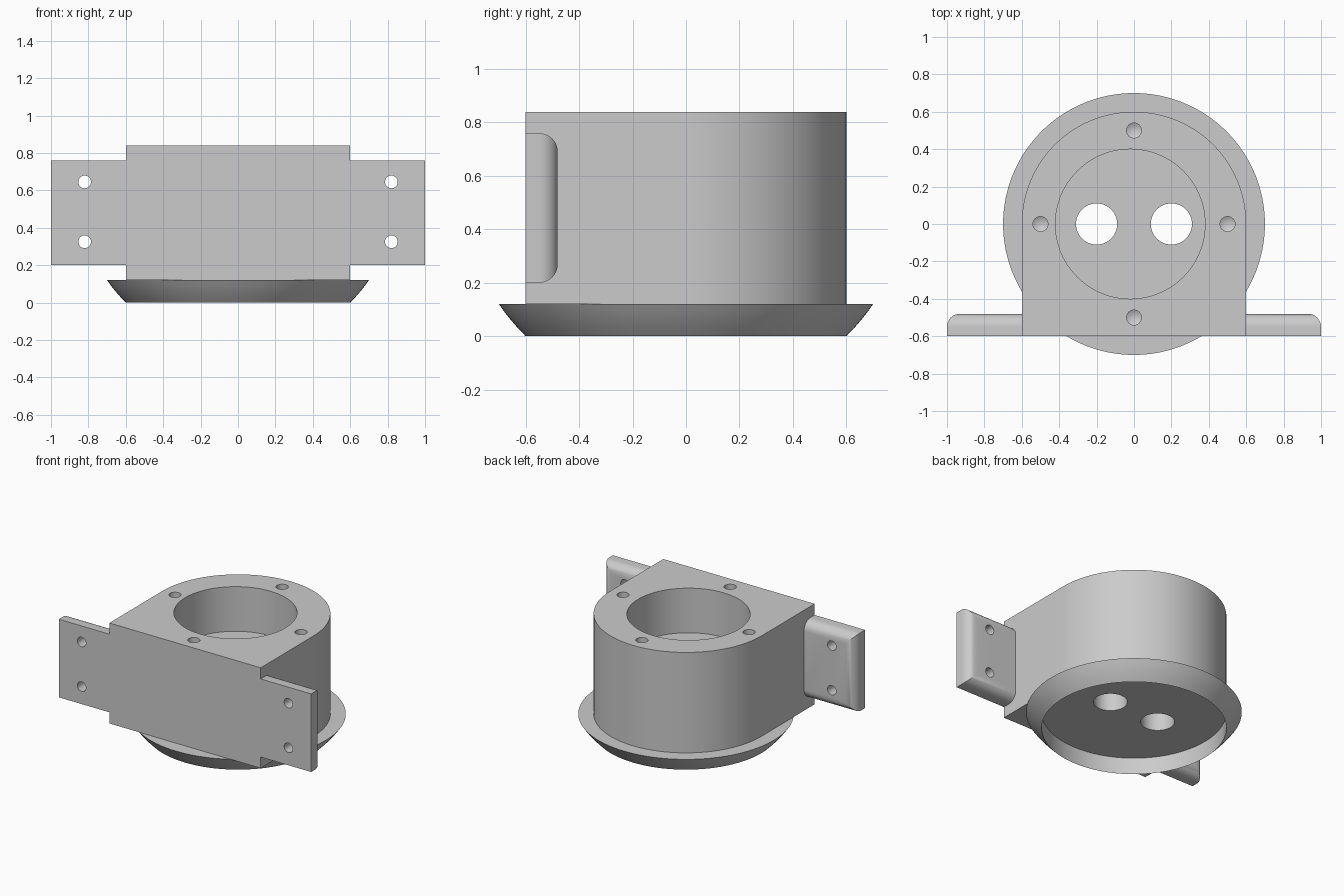
import bpy, bmesh, math
from mathutils import Matrix

if "Cube" in bpy.data.objects:
    bpy.data.objects.remove(bpy.data.objects["Cube"])

grey = bpy.data.materials.new("light_grey")
grey.diffuse_color = (0.6, 0.6, 0.6, 1)
grey.use_nodes = True
grey.node_tree.nodes["Principled BSDF"].inputs["Base Color"].default_value = grey.diffuse_color


def make(name, bm):
    bmesh.ops.recalc_face_normals(bm, faces=bm.faces)
    me = bpy.data.meshes.new(name)
    bm.to_mesh(me)
    bm.free()
    ob = bpy.data.objects.new(name, me)
    bpy.context.collection.objects.link(ob)
    me.materials.append(grey)
    return ob


def lathe(name, profile, closed=False, steps=96, matrix=Matrix()):
    """Spin an (r, z) profile around the z axis."""
    bm = bmesh.new()
    vs = [bm.verts.new((r, 0, z)) for r, z in profile]
    es = [bm.edges.new(p) for p in zip(vs, vs[1:])]
    if closed:
        es.append(bm.edges.new((vs[-1], vs[0])))
    bmesh.ops.spin(bm, geom=vs + es, axis=(0, 0, 1), cent=(0, 0, 0),
                   angle=2 * math.pi, steps=steps)
    bmesh.ops.remove_doubles(bm, verts=bm.verts, dist=1e-5)
    bm.transform(matrix)
    return make(name, bm)


def drill(ob, cutters):
    for c in cutters:
        m = ob.modifiers.new("hole", 'BOOLEAN')
        m.operation, m.solver, m.object = 'DIFFERENCE', 'EXACT', c
        bpy.context.view_layer.objects.active = ob
        bpy.ops.object.modifier_apply(modifier=m.name)
        bpy.data.objects.remove(c)


def smooth(ob):
    bpy.ops.object.select_all(action='DESELECT')
    ob.select_set(True)
    bpy.context.view_layer.objects.active = ob
    bpy.ops.object.shade_smooth_by_angle(angle=math.radians(30))


def bore(r, z0, z1, x=0, y=0, tip=0, steps=32):
    """Round cutter from z0 to z1, with an optional drill tip below."""
    prof = [(0, z0 - tip), (r, z0), (r, z1), (0, z1)]
    return lathe("cutter", prof, steps=steps, matrix=Matrix.Translation((x, y, 0)))


# Body: flat front, half-round back
bm = bmesh.new()
outline = [(-0.6, -0.6), (0.6, -0.6)]
outline += [(0.6 * math.cos(math.pi * i / 64), 0.6 * math.sin(math.pi * i / 64)) for i in range(65)]
base = bm.faces.new([bm.verts.new((x, y, 0.12)) for x, y in outline])
top = bmesh.ops.extrude_face_region(bm, geom=[base])
bmesh.ops.translate(bm, vec=(0, 0, 0.72),
                    verts=[v for v in top['geom'] if isinstance(v, bmesh.types.BMVert)])
body = make("body", bm)

# Cavity, two through holes, four screw holes
cutters = [bore(0.4, 0.52, 1, x=-0.02, steps=96)]
cutters += [bore(0.11, 0, 1, x=s * 0.2, steps=48) for s in (-1, 1)]
cutters += [bore(0.04, 0.66, 1, x, y, tip=0.023)
            for x, y in ((0.5, 0), (-0.5, 0), (0, 0.5), (0, -0.5))]
drill(body, cutters)
smooth(body)

# Flared lip under the body, hollow inside
lip = lathe("base_lip", [(0.6, 0), (0.629, 0.03), (0.655, 0.06), (0.679, 0.09),
                         (0.7, 0.12), (0.6, 0.12)], closed=True, steps=128)
smooth(lip)

# Mounting ears, rounded along the back edges
for side, label in ((-1, "left"), (1, "right")):
    bm = bmesh.new()
    bmesh.ops.create_cube(bm, size=1, matrix=Matrix.Translation((0.8 * side, -0.54, 0.48))
                          @ Matrix.Diagonal((0.4, 0.12, 0.56, 1)))
    back = [e for e in bm.edges
            if all(v.co.y > -0.5 for v in e.verts)
            and not all(abs(v.co.x) < 0.7 for v in e.verts)]
    bmesh.ops.bevel(bm, geom=back, offset=0.07, segments=8, profile=0.5, affect='EDGES')
    ear = make(label + "_ear", bm)
    turn = Matrix.Rotation(math.pi / 2, 4, 'X')
    drill(ear, [lathe("cutter", [(0, 0.3), (0.034, 0.3), (0.034, 0.8), (0, 0.8)], steps=32,
                      matrix=Matrix.Translation((0.82 * side, 0, z)) @ turn)
                for z in (0.325, 0.645)])
    smooth(ear)
